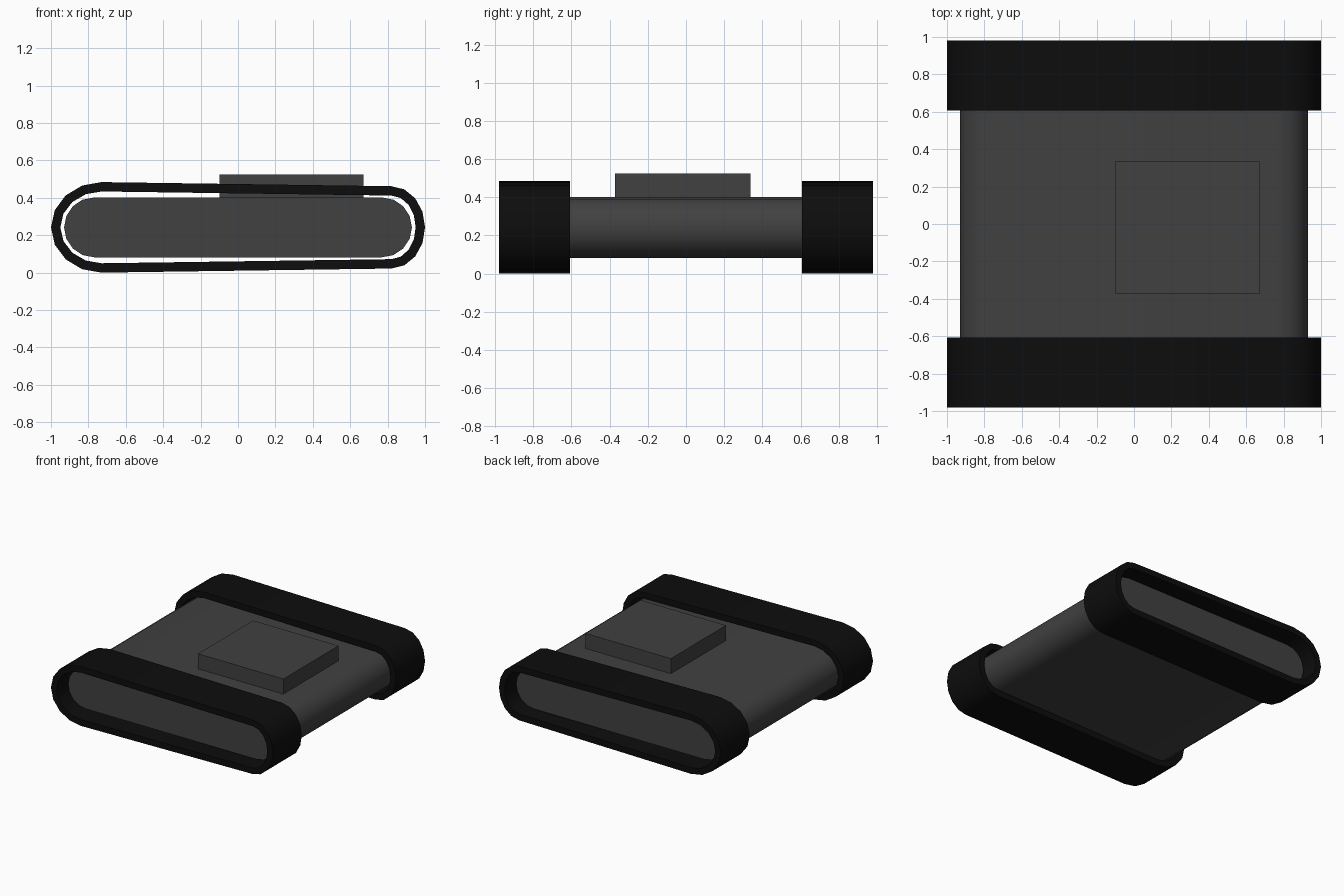
import bpy, bmesh
from math import sin, cos, pi, radians

cube = bpy.data.objects.get("Cube")
if cube:
    bpy.data.objects.remove(cube, do_unlink=True)


def material(name, value):
    m = bpy.data.materials.new(name)
    m.use_nodes = True
    m.diffuse_color = (value, value, value, 1)
    bsdf = next(n for n in m.node_tree.nodes if n.type == 'BSDF_PRINCIPLED')
    bsdf.inputs["Base Color"].default_value = (value, value, value, 1)
    return m


HULL_GREY = material("hull grey", 0.052)
RUBBER = material("rubber black", 0.004)
MID_Z = 0.242


def stadium(left, right, steps=8):
    """Closed outline; each end is (centre x, x radius, z radius)."""
    pts = []
    for (cx, rx, rz), start in ((right, -pi / 2), (left, pi / 2)):
        for i in range(steps + 1):
            a = start + pi * i / steps
            pts.append((cx + rx * cos(a), MID_Z + rz * sin(a)))
    return pts


def finish(bm, name, mat, smooth=True):
    bmesh.ops.recalc_face_normals(bm, faces=bm.faces)
    mesh = bpy.data.meshes.new(name)
    bm.to_mesh(mesh)
    bm.free()
    mesh.materials.append(mat)
    ob = bpy.data.objects.new(name, mesh)
    bpy.context.collection.objects.link(ob)
    if smooth:
        bpy.ops.object.select_all(action='DESELECT')
        ob.select_set(True)
        bpy.context.view_layer.objects.active = ob
        bpy.ops.object.shade_smooth_by_angle(angle=radians(35))
    return ob


def loft(bm, loops, closed):
    """Skin quads between successive outlines."""
    n = len(loops[0])
    pairs = list(zip(loops, loops[1:]))
    if closed:
        pairs.append((loops[-1], loops[0]))
    for a, b in pairs:
        for i in range(n):
            j = (i + 1) % n
            bm.faces.new((a[i], a[j], b[j], b[i]))


def outline(bm, pts, y):
    return [bm.verts.new((x, y, z)) for x, z in pts]


# Hull: rounded slab running across between the tracks
bm = bmesh.new()
profile = stadium((-0.77, 0.16, 0.16), (0.77, 0.16, 0.16))
ends = [outline(bm, profile, y) for y in (-0.86, 0.86)]
loft(bm, ends, False)
for loop in ends:
    bm.faces.new(loop)
finish(bm, "hull", HULL_GREY)

# Tracks: hollow tapered belts around the hull ends
outer = stadium((-0.73, 0.27, 0.242), (0.82, 0.18, 0.22))
inner = stadium((-0.73, 0.22, 0.192), (0.82, 0.13, 0.17))
for name, y0, y1 in (("front_track", -0.98, -0.607), ("back_track", 0.607, 0.98)):
    bm = bmesh.new()
    rings = [outline(bm, p, y) for p, y in
             ((outer, y0), (outer, y1), (inner, y1), (inner, y0))]
    loft(bm, rings, True)
    finish(bm, name, RUBBER)

# Raised hatch block on the deck
bm = bmesh.new()
bmesh.ops.create_cube(bm, size=1)
bmesh.ops.scale(bm, vec=(0.77, 0.71, 0.135), verts=bm.verts)
bmesh.ops.translate(bm, vec=(0.285, -0.018, 0.457), verts=bm.verts)
finish(bm, "deck_block", HULL_GREY, smooth=False)
